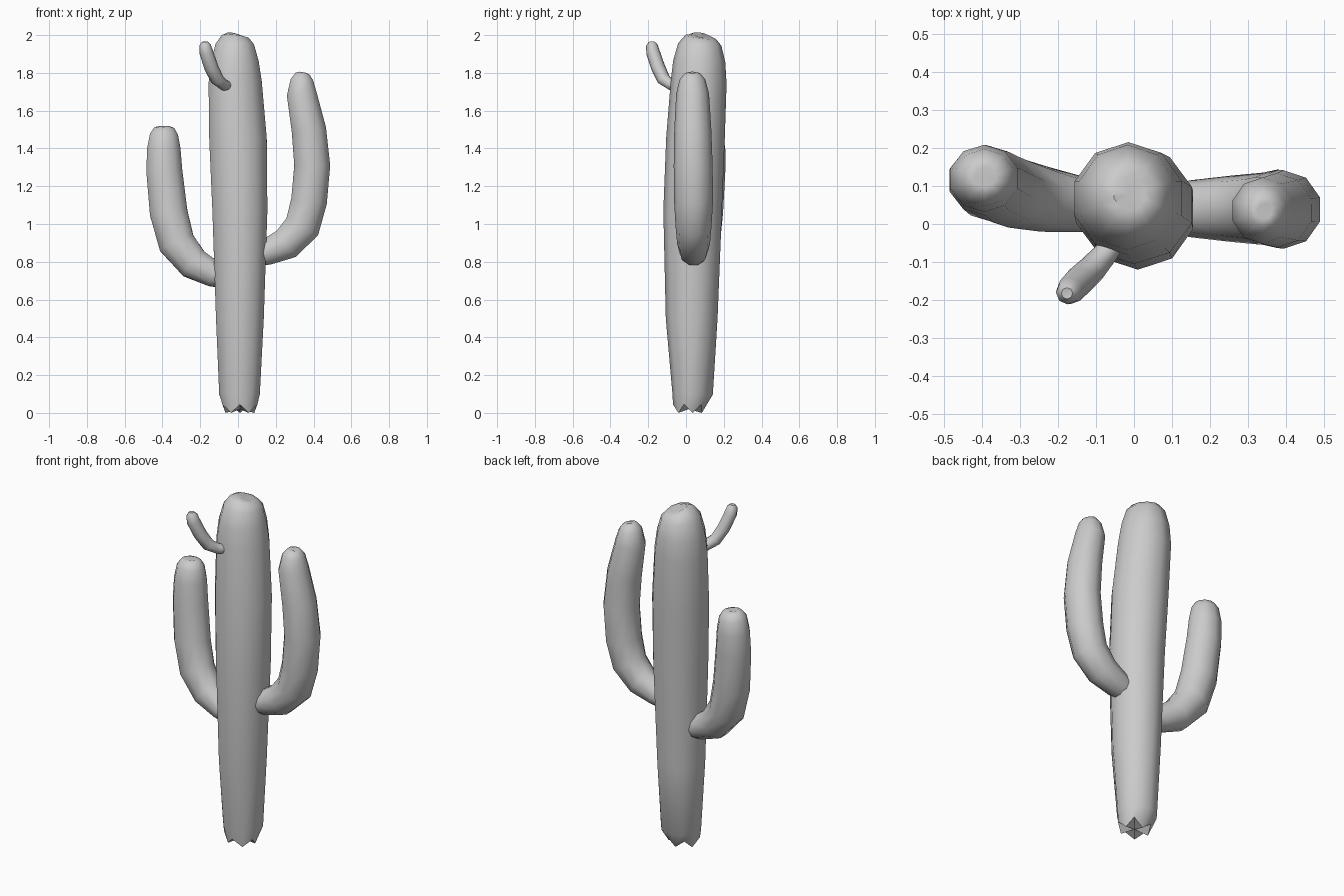
import bpy, bmesh, math
from mathutils import Vector


def tube(name, stations, side, sides=10, jagged=False, dip=0.01):
    """Skin a tapered limb through stations (x, y, z, rx, ry)."""
    bm = bmesh.new()
    pts = [Vector(s[:3]) for s in stations]
    side = Vector(side).normalized()
    rings = []
    for i, p in enumerate(pts):
        t = (pts[min(i + 1, len(pts) - 1)] - pts[max(i - 1, 0)]).normalized()
        u = (side - t * side.dot(t)).normalized()
        v = t.cross(u)
        ring = []
        for k in range(sides):
            a = 2 * math.pi * k / sides
            co = p + u * math.cos(a) * stations[i][3] + v * math.sin(a) * stations[i][4]
            if jagged and i == 0:
                co.z = 0.0 if k % 2 == 0 else 0.045
                if k % 2:
                    co.xy = p.xy + (co.xy - p.xy) * 1.22
            ring.append(bm.verts.new(co))
        rings.append(ring)
    for a, b in zip(rings, rings[1:]):
        for k in range(sides):
            j = (k + 1) % sides
            bm.faces.new((a[k], a[j], b[j], b[k]))
    # end caps as fans, slightly dished at the tip
    d = (pts[-1] - pts[-2]).normalized()
    tip = bm.verts.new(pts[-1] - d * dip)
    base = bm.verts.new(pts[0] + (Vector((0, 0, 0.02)) if jagged else Vector()))
    for k in range(sides):
        j = (k + 1) % sides
        bm.faces.new((rings[-1][k], rings[-1][j], tip))
        bm.faces.new((rings[0][j], rings[0][k], base))
    bmesh.ops.recalc_face_normals(bm, faces=bm.faces)
    me = bpy.data.meshes.new(name)
    bm.to_mesh(me)
    bm.free()
    ob = bpy.data.objects.new(name, me)
    bpy.context.collection.objects.link(ob)
    bpy.ops.object.select_all(action='DESELECT')
    ob.select_set(True)
    bpy.context.view_layer.objects.active = ob
    bpy.ops.object.shade_smooth_by_angle(angle=math.radians(50))
    return ob


# Trunk: first radius runs along y, second along x
tube("trunk", [
    (0.01, 0.015, 0.0, 0.07, 0.08),
    (0.008, 0.035, 0.10, 0.107, 0.113),
    (0.01, 0.03, 0.50, 0.137, 0.133),
    (0.01, 0.035, 1.07, 0.155, 0.153),
    (0.0, 0.05, 1.45, 0.155, 0.16),
    (-0.015, 0.067, 1.75, 0.148, 0.148),
    (-0.017, 0.07, 1.86, 0.138, 0.133),
    (-0.017, 0.073, 1.95, 0.115, 0.107),
    (-0.015, 0.078, 1.99, 0.082, 0.075),
    (-0.012, 0.08, 2.0, 0.045, 0.045)], (0, 1, 0), jagged=True)

# Low left arm
tube("left_arm", [
    (-0.06, 0.045, 0.715, 0.06, 0.06),
    (-0.13, 0.05, 0.735, 0.072, 0.072),
    (-0.235, 0.065, 0.79, 0.086, 0.09),
    (-0.325, 0.085, 0.90, 0.095, 0.102),
    (-0.367, 0.10, 1.06, 0.096, 0.105),
    (-0.39, 0.115, 1.28, 0.093, 0.1),
    (-0.393, 0.12, 1.40, 0.088, 0.093),
    (-0.392, 0.122, 1.475, 0.075, 0.078),
    (-0.39, 0.124, 1.51, 0.05, 0.055),
    (-0.39, 0.124, 1.518, 0.025, 0.03)], (0, 1, 0))

# Tall right arm
tube("right_arm", [
    (0.08, 0.04, 0.83, 0.06, 0.06),
    (0.15, 0.04, 0.85, 0.075, 0.072),
    (0.255, 0.04, 0.895, 0.087, 0.09),
    (0.34, 0.04, 0.985, 0.095, 0.1),
    (0.376, 0.04, 1.12, 0.103, 0.1),
    (0.393, 0.038, 1.31, 0.103, 0.1),
    (0.375, 0.036, 1.50, 0.098, 0.096),
    (0.337, 0.035, 1.69, 0.087, 0.083),
    (0.338, 0.034, 1.765, 0.068, 0.062),
    (0.342, 0.034, 1.797, 0.042, 0.038),
    (0.343, 0.034, 1.803, 0.02, 0.02)], (0, 1, 0))

# Small upper sprout
tube("small_arm", [
    (-0.04, -0.035, 1.73, 0.025, 0.025),
    (-0.075, -0.078, 1.736, 0.032, 0.03),
    (-0.11, -0.118, 1.765, 0.037, 0.035),
    (-0.142, -0.148, 1.83, 0.039, 0.036),
    (-0.168, -0.175, 1.91, 0.037, 0.036),
    (-0.175, -0.181, 1.948, 0.03, 0.03),
    (-0.176, -0.182, 1.965, 0.015, 0.015)], (1, -1, 0), sides=8, dip=0.003)
